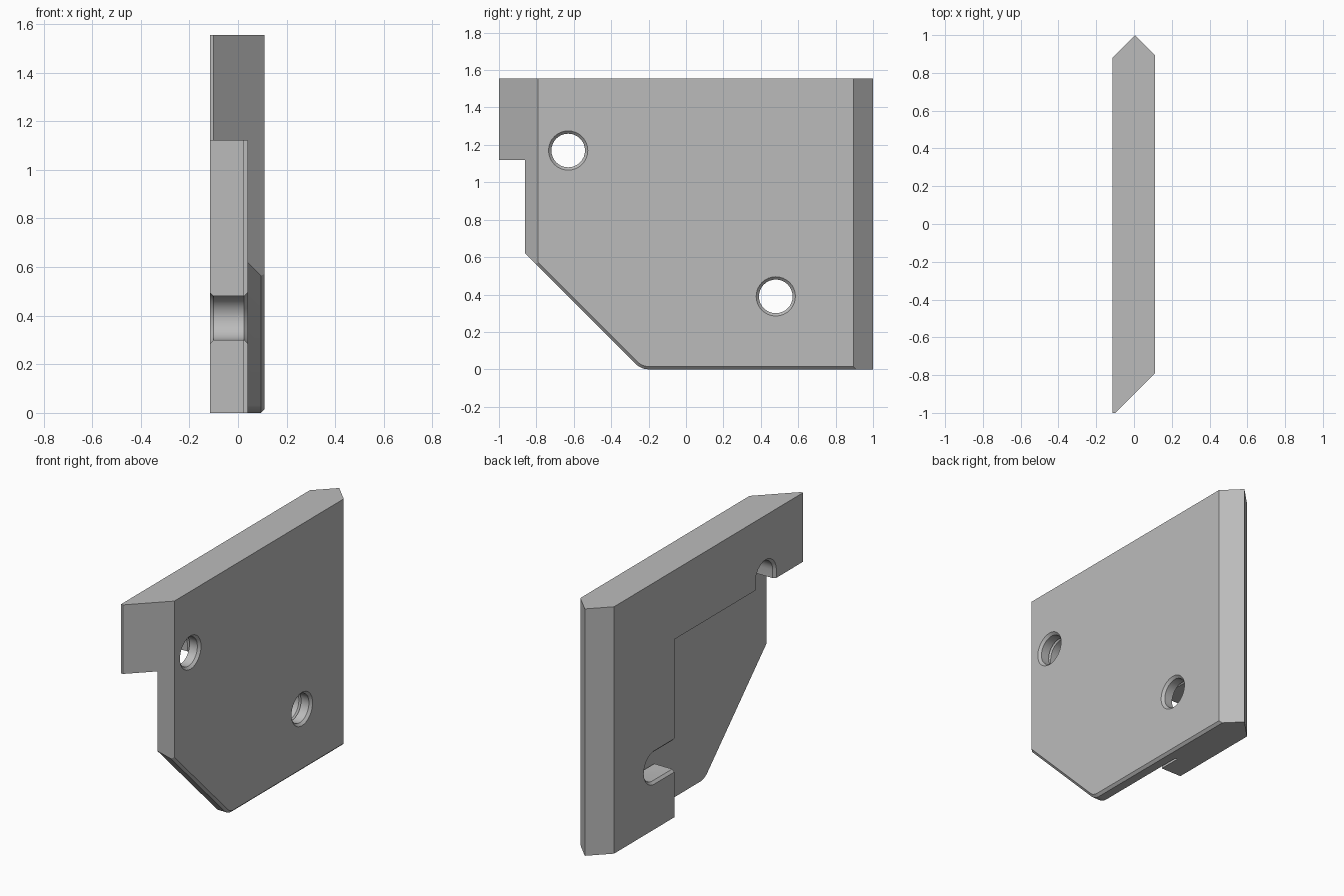
import bpy, bmesh
from math import sin, cos, pi, radians

if "Cube" in bpy.data.objects:
    bpy.data.objects.remove(bpy.data.objects["Cube"])

HEIGHT = 1.555
LEFT, RIGHT, STEP = -0.115, 0.11, 0.04   # outer faces and pocket floor, along x
CHAMFER = 0.015

steel = bpy.data.materials.new("plain grey")
steel.use_nodes = True
colour = (0.5, 0.5, 0.5, 1)
steel.diffuse_color = colour
steel.node_tree.nodes["Principled BSDF"].inputs["Base Color"].default_value = colour


def loft(name, sections):
    """Closed solid joining rings that have equal point counts."""
    bm = bmesh.new()
    rings = [[bm.verts.new(p) for p in ring] for ring in sections]
    n = len(rings[0])
    for a, b in zip(rings, rings[1:]):
        for i in range(n):
            j = (i + 1) % n
            bm.faces.new((a[i], a[j], b[j], b[i]))
    bm.faces.new(rings[0])
    bm.faces.new(rings[-1])
    bmesh.ops.recalc_face_normals(bm, faces=bm.faces)
    mesh = bpy.data.meshes.new(name)
    bm.to_mesh(mesh)
    bm.free()
    mesh.materials.append(steel)
    obj = bpy.data.objects.new(name, mesh)
    bpy.context.collection.objects.link(obj)
    return obj


def box(name, x0, x1, y0, y1, z0, z1):
    ring = [(x0, y0), (x1, y0), (x1, y1), (x0, y1)]
    return loft(name, [[(x, y, z) for x, y in ring] for z in (z0, z1)])


def combine(body, tool, operation="DIFFERENCE"):
    mod = body.modifiers.new(tool.name, "BOOLEAN")
    mod.operation = operation
    mod.solver = "EXACT"
    mod.object = tool
    bpy.context.view_layer.objects.active = body
    bpy.ops.object.modifier_apply(modifier=mod.name)
    bpy.data.objects.remove(tool)


# Plate with pointed back and slanted front
plan = [(LEFT, -1), (-0.1, -1), (RIGHT, -0.79), (RIGHT, 0.895), (0.005, 1), (LEFT, 0.88)]
plate = loft("mounting_plate", [[(x, y, z) for x, y in plan] for z in (0, HEIGHT)])


# Sloping lower corner, rounded, with a chamfered outer edge
def side_outline(x, inset):
    cy, cz, r = -0.199, 0.1, 0.1 - inset
    arc = [(cy + r * cos(a), cz + r * sin(a))
           for a in (radians(-90 - 45 * i / 6) for i in range(7))]
    y, z = arc[-1]
    return [(x, *p) for p in [(2, cz - r)] + arc + [(y - 3, z + 3), (2, z + 3)]]


combine(plate, loft("side_shape", [
    side_outline(-1, 0), side_outline(RIGHT - CHAMFER, 0),
    side_outline(RIGHT, CHAMFER), side_outline(1, CHAMFER)]), "INTERSECT")

# Pocket on the inner side, with a thin relief slit behind its back wall
combine(plate, box("pocket", -0.5, STEP, -1.5, 0.28, -0.5, 1.12))
combine(plate, box("relief_slit", 0.025, STEP, 0.2, 0.42, -0.5, 1.12))


# Bolt holes, each opening into the pocket through a chamfered slot
def slot_ring(x, r, centre, toward, length):
    ty, tz = toward
    ring = []
    for i in range(34):
        a = pi * (i if i < 17 else i - 1) / 16 - pi / 2
        shift = 0 if i < 17 else length
        u, v = -r * cos(a) + shift, r * sin(a)
        ring.append((x, centre[0] + u * ty - v * tz, centre[1] + u * tz + v * ty))
    return ring


HOLE, RIM = 0.09, 0.105
slot_steps = [(-0.3, RIM), (LEFT, RIM), (LEFT + CHAMFER, HOLE),
              (STEP - CHAMFER, HOLE), (STEP, RIM)]
hole_steps = [(0, HOLE), (RIGHT - CHAMFER, HOLE), (RIGHT, RIM), (0.3, RIM)]
for centre, toward in (((0.48, 0.39), (-1, 0)), ((-0.63, 1.17), (0, -1))):
    combine(plate, loft("slot", [slot_ring(x, r, centre, toward, 0.3) for x, r in slot_steps]))
    combine(plate, loft("hole", [slot_ring(x, r, centre, toward, 0) for x, r in hole_steps]))

bpy.ops.object.select_all(action="DESELECT")
plate.select_set(True)
bpy.context.view_layer.objects.active = plate
bpy.ops.object.shade_smooth_by_angle(angle=radians(25))
